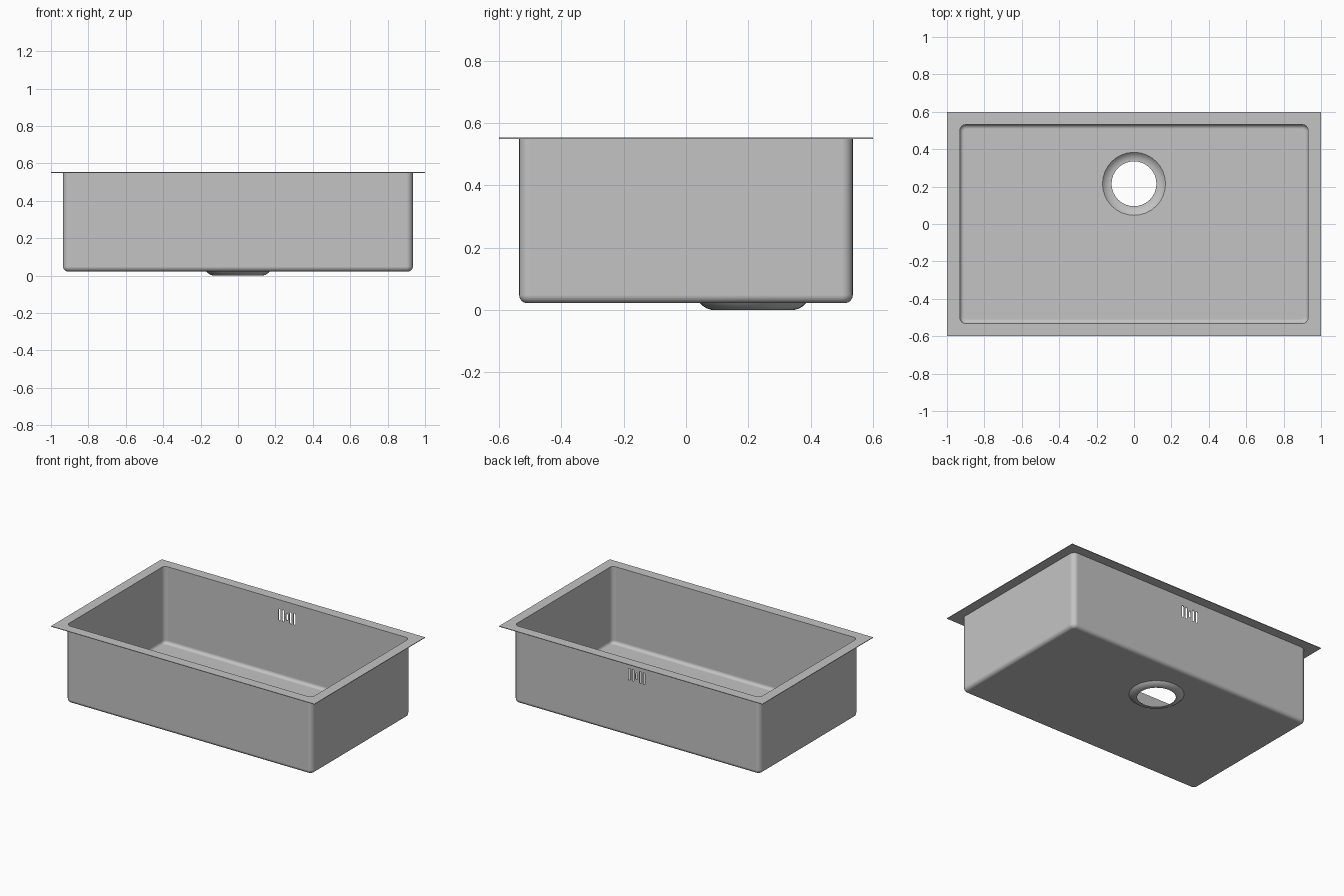
import bpy, bmesh, math
from mathutils import Vector

if "Cube" in bpy.data.objects:
    bpy.data.objects.remove(bpy.data.objects["Cube"], do_unlink=True)

TOP, FLOOR = 0.549, 0.022
HALF_X, HALF_Y = 0.935, 0.535
CORNER, FILLET, SEGS = 0.035, 0.026, 6
DRAIN_Y = 0.215
SHEET = 0.004

bm = bmesh.new()


def rounded_rect(hx, hy, r, segs):
    pts = []
    for k, (sx, sy) in enumerate([(1, 1), (-1, 1), (-1, -1), (1, -1)]):
        for i in range(segs + 1):
            a = (k + i / segs) * math.pi / 2
            pts.append((sx * (hx - r) + r * math.cos(a), sy * (hy - r) + r * math.sin(a)))
    return pts


def ring(points):
    return [bm.verts.new(p) for p in points]


def edge(a, b):
    return bm.edges.get((a, b)) or bm.edges.new((a, b))


def loop_edges(verts):
    return [edge(v, verts[(i + 1) % len(verts)]) for i, v in enumerate(verts)]


def bridge(r0, r1, skip=None):
    n = len(r0)
    for i in range(n):
        if i != skip:
            j = (i + 1) % n
            bm.faces.new((r0[i], r0[j], r1[j], r1[i]))


def fill(loops, normal):
    edges = [e for lp in loops for e in loop_edges(lp)]
    bmesh.ops.triangle_fill(bm, use_beauty=True, edges=edges, normal=normal)


# Bowl walls, rounded into the floor
def bowl_ring(inset, z):
    return ring([(x, y, z) for x, y in
                 rounded_rect(HALF_X - inset, HALF_Y - inset, CORNER - inset, SEGS)])


top = bowl_ring(0, TOP)
rings = [top]
for i in range(SEGS + 1):
    a = i / SEGS * math.pi / 2
    rings.append(bowl_ring(FILLET * (1 - math.cos(a)), FLOOR + FILLET * (1 - math.sin(a))))
for i in range(len(rings) - 1):
    bridge(rings[i], rings[i + 1], skip=SEGS if i == 0 else None)

# Back wall with overflow slots
wall = [top[SEGS], top[SEGS + 1], rings[1][SEGS + 1], rings[1][SEGS]]
slots = []
for i in range(-2, 3):
    half_height = 0.04 if i else 0.022
    slots.append(ring([(i * 0.028 + x, HALF_Y, 0.45 + z)
                       for x, z in rounded_rect(0.007, half_height, 0.006, 3)]))
fill([wall] + slots, Vector((0, 1, 0)))

# Flat mounting rim
rim = ring([(1, 0.6, TOP), (-1, 0.6, TOP), (-1, -0.6, TOP), (1, -0.6, TOP)])
fill([rim, top], Vector((0, 0, 1)))

# Floor with the stepped drain recess
drain = []
for r, z in [(0.17, FLOOR), (0.161, 0.013), (0.148, 0.005), (0.132, 0), (0.12, 0)]:
    drain.append(ring([(r * math.cos(t * math.pi / 16),
                        DRAIN_Y + r * math.sin(t * math.pi / 16), z) for t in range(32)]))
for r0, r1 in zip(drain, drain[1:]):
    bridge(r0, r1)
fill([rings[-1], drain[0]], Vector((0, 0, 1)))

# Consistent normals, pointing out of the bowl
bmesh.ops.recalc_face_normals(bm, faces=bm.faces)
lowest = min(bm.faces, key=lambda f: f.calc_center_median().z)
if lowest.normal.z > 0:
    bmesh.ops.reverse_faces(bm, faces=bm.faces)

mesh = bpy.data.meshes.new("sink_basin")
bm.to_mesh(mesh)
bm.free()
basin = bpy.data.objects.new("sink_basin", mesh)
bpy.context.collection.objects.link(basin)

# Brushed steel
steel = bpy.data.materials.new("steel_grey")
steel.use_nodes = True
colour = (0.55, 0.55, 0.55, 1)
steel.diffuse_color = colour
steel.node_tree.nodes["Principled BSDF"].inputs["Base Color"].default_value = colour
mesh.materials.append(steel)

# Sheet thickness and shading
bpy.ops.object.select_all(action="DESELECT")
basin.select_set(True)
bpy.context.view_layer.objects.active = basin
solid = basin.modifiers.new("sheet", "SOLIDIFY")
solid.thickness = SHEET
solid.offset = -1
solid.use_even_offset = True
bpy.ops.object.modifier_apply(modifier=solid.name)
bpy.ops.object.shade_smooth_by_angle(angle=math.radians(35))
weighted = basin.modifiers.new("weighted_normals", "WEIGHTED_NORMAL")
weighted.keep_sharp = True
